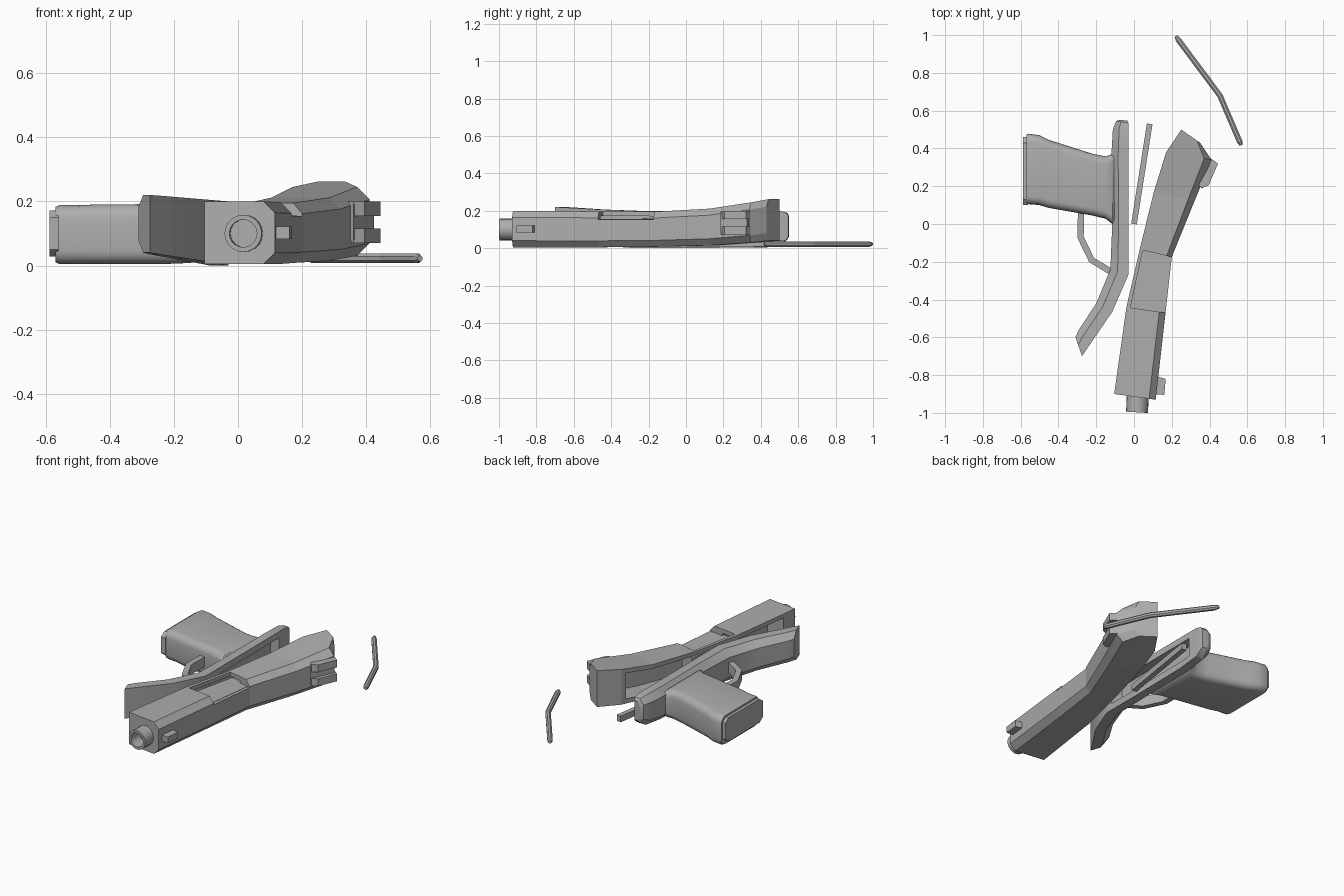
import bpy, bmesh, math
from mathutils import Vector

if "Cube" in bpy.data.objects:
    bpy.data.objects.remove(bpy.data.objects["Cube"])

mat = bpy.data.materials.new("gunmetal_grey")
mat.diffuse_color = (0.42, 0.42, 0.42, 1)
mat.use_nodes = True
mat.node_tree.nodes["Principled BSDF"].inputs["Base Color"].default_value = mat.diffuse_color


def loft(name, rings, closed=False):
    """Skin equal-length rings of points; cap the ends unless closed on itself."""
    bm = bmesh.new()
    vs = [[bm.verts.new(p) for p in r] for r in rings]
    n = len(rings[0])
    pairs = list(zip(vs, vs[1:]))
    if closed:
        pairs.append((vs[-1], vs[0]))
    for a, b in pairs:
        for i in range(n):
            j = (i + 1) % n
            bm.faces.new((a[i], a[j], b[j], b[i]))
    if not closed:
        bm.faces.new(vs[0])
        bm.faces.new(vs[-1])
    bmesh.ops.recalc_face_normals(bm, faces=bm.faces)
    me = bpy.data.meshes.new(name)
    bm.to_mesh(me)
    bm.free()
    me.materials.append(mat)
    ob = bpy.data.objects.new(name, me)
    bpy.context.collection.objects.link(ob)
    return ob


def ring(st, sec):
    """Section points (t across left-right, f up) placed on a station."""
    lx, ly, rx, ry, z0, z1 = st
    return [(lx + t * (rx - lx), ly + t * (ry - ly), z0 + f * (z1 - z0)) for t, f in sec]


def mix(a, b, k):
    return tuple(p + (q - p) * k for p, q in zip(a, b))


def rect(t0, t1, f0, f1):
    return [(t0, f0), (t1, f0), (t1, f1), (t0, f1)]


def cut(ob, cutter):
    m = ob.modifiers.new("cut", "BOOLEAN")
    m.operation, m.solver, m.object = "DIFFERENCE", "EXACT", cutter
    cutter.hide_render = True
    bpy.context.view_layer.objects.active = ob
    bpy.ops.object.modifier_apply(modifier=m.name)
    bpy.data.objects.remove(cutter)


def smooth(ob, deg=35):
    bpy.ops.object.select_all(action="DESELECT")
    ob.select_set(True)
    bpy.context.view_layer.objects.active = ob
    bpy.ops.object.shade_smooth_by_angle(angle=math.radians(deg))


def prism(name, outline, z0, z1):
    return loft(name, [[(x, y, z) for x, y in outline] for z in (z0, z1)])


def band(name, pts, w, z0, z1):
    """Strip of rectangular section following a flat path."""
    rings = []
    for i, p in enumerate(pts):
        a, b = Vector(pts[max(i - 1, 0)]), Vector(pts[min(i + 1, len(pts) - 1)])
        d = (b - a).normalized()
        n = Vector((-d.y, d.x)) * w / 2
        l, r = Vector(p) + n, Vector(p) - n
        rings.append([(l.x, l.y, z0), (r.x, r.y, z0), (r.x, r.y, z1), (l.x, l.y, z1)])
    return loft(name, rings)


# Bent slide, lying on its side
S = [(-.105, -.9, .115, -.93, .005, .20),
     (-.04, -.44, .167, -.47, .005, .197),
     (.03, -.135, .20, -.175, .008, .195),
     (.105, .17, .32, .12, .015, .212),
     (.17, .38, .41, .34, .03, .245),
     (.25, .50, .35, .43, .04, .262)]
slide_sec = [(0, 0), (.84, 0), (1, .18), (1, .82), (.84, 1), (0, 1)]
slide = loft("slide", [ring(s, slide_sec) for s in S])
hollow = rect(-.3, .55, .13, .87)
inner = [mix(S[0], S[1], .2), S[1], S[2], S[3], mix(S[3], S[4], .85)]
cut(slide, loft("hollow_cutter", [ring(s, hollow) for s in inner]))
cut(slide, loft("port_cutter", [ring(s, rect(.1, 1.4, .78, 1.5)) for s in S[1:3]]))
loft("chamber_block", [ring(mix(S[1], S[2], k), rect(.08, .9, .1, .79)) for k in (-.05, 1.05)])

# Barrel tube
smoothed = []
c0, c1 = Vector((.022, -.86, .1)), Vector((.016, -.997, .1))
prof = [(0, .058), (1, .058), (1, .043), (.25, .043), (.25, .001), (0, .001)]
rings = []
for k, r in prof:
    c = c0.lerp(c1, k)
    rings.append([(c.x + r * math.cos(a), c.y - .06 * r * math.cos(a), c.z + r * math.sin(a))
                  for a in (i * math.tau / 20 for i in range(20))])
smooth(loft("barrel", rings, closed=True))

# Sights
prism("front_sight", [(.10, -.90), (.16, -.905), (.168, -.82), (.11, -.805)], .083, .121)
sight = [(.34, .21), (.36, .19), (.395, .205), (.445, .32), (.41, .345), (.38, .33)]
for i, z in enumerate((.07, .155)):
    prism("rear_sight_%d" % (i + 1), sight, z, z + .045)
prism("rear_sight_base", [(.34, .21), (.36, .185), (.425, .325), (.39, .345)], .08, .19)

# Frame with broken, bent front end
F = [(-.31, -.6, -.275, -.70, .04, .22),
     (-.295, -.565, -.245, -.655, .035, .218),
     (-.20, -.42, -.115, -.465, .015, .207),
     (-.125, -.24, -.03, -.27, 0, .20),
     (-.115, 0, -.03, 0, 0, .20),
     (-.12, .36, -.03, .36, .005, .20),
     (-.112, .5, -.03, .5, .02, .20),
     (-.095, .545, -.03, .535, .045, .19),
     (-.075, .552, -.035, .547, .06, .175)]
frame_sec = [(0, .2), (.4, 0), (1, 0), (1, 1), (.4, 1), (0, .8)]
frame = loft("frame", [ring(s, frame_sec) for s in F])
chan = [mix(F[3], F[4], .15), F[4], F[5], mix(F[5], F[6], .55)]
cut(frame, loft("channel_cutter", [ring(s, rect(.35, 1.4, .2, .8)) for s in chan]))
smooth(frame, 25)

# Grip: rounded section running toward -x
G = [(-.10, -.01, .39, .03, .17), (-.115, .0, .37, .015, .185), (-.15, .028, .358, .008, .19),
     (-.22, .045, .372, .005, .192), (-.45, .085, .445, .005, .19), (-.50, .10, .47, .005, .188),
     (-.557, .105, .478, .005, .188), (-.57, .108, .474, .01, .183)]
rings = []
for x, y0, y1, z0, z1 in G:
    r = .042
    pts = []
    for q, (cy, cz) in enumerate(((y1 - r, z1 - r), (y0 + r, z1 - r), (y0 + r, z0 + r), (y1 - r, z0 + r))):
        for i in range(5):
            a = (q + i / 4) * math.pi / 2
            pts.append((x, cy + r * math.cos(a), cz + r * math.sin(a)))
    rings.append(pts)
smooth(loft("grip", rings))

# Magazine floor plate
o = [(.1, .05), (.13, .028), (.43, .028), (.46, .05), (.46, .15), (.43, .172), (.13, .172), (.1, .15)]
loft("floor_plate", [[(x, y, z) for y, z in o] for x in (-.56, -.588)])

# Broken trigger guard and loose guide rod
band("trigger_guard", [(-.28, .07), (-.283, -.07), (-.225, -.19), (-.11, -.26)], .034, .07, .13)
band("loose_rod", [(0, 0), (.083, .53)], .03, .008, .045)

# Bent loose pin
path = [Vector(p) for p in ((.222, .995), (.235, .975), (.455, .68), (.56, .435), (.568, .417))]
rings = []
for i, p in enumerate(path):
    d = (path[min(i + 1, 4)] - path[max(i - 1, 0)]).normalized()
    r = .009 if i in (0, 4) else .016
    rings.append([(p.x - d.y * r * math.cos(a), p.y + d.x * r * math.cos(a), .022 + r * math.sin(a))
                  for a in ((j + .5) * math.tau / 8 for j in range(8))])
loft("bent_pin", rings)
